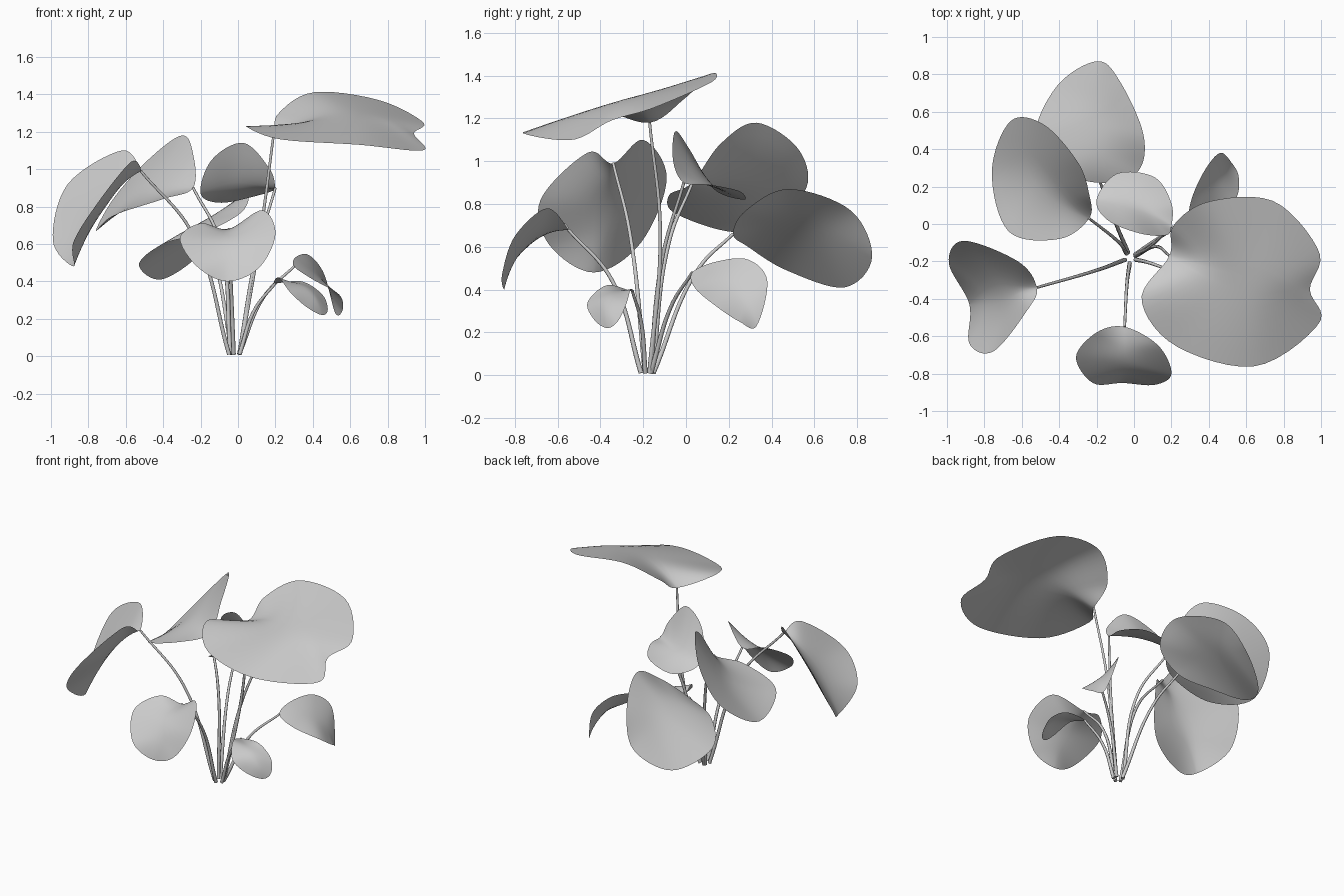
import bpy
import bmesh
import math
from mathutils import Vector

if "Cube" in bpy.data.objects:
    bpy.data.objects.remove(bpy.data.objects["Cube"])


def make_material(name, colour):
    mat = bpy.data.materials.new(name)
    mat.use_nodes = True
    mat.diffuse_color = colour
    mat.node_tree.nodes["Principled BSDF"].inputs["Base Color"].default_value = colour
    return mat


grey = make_material("pale_grey", (0.6, 0.6, 0.6, 1))
ROWS, COLS = 32, 12          # leaf resolution along and across


def point(p):
    """Centimetres to scene units."""
    return Vector(p) / 100


def loop_point(pts, u):
    """Smooth closed curve through pts, one unit of u per point."""
    i = math.floor(u)
    f = u - i
    a, b, c, d = (pts[(i + k) % len(pts)] for k in (-1, 0, 1, 2))
    return b + f * (c - a + f * (2 * a - 5 * b + 4 * c - d + f * (3 * (b - c) + d - a))) / 2


def build_leaf(name, base, centre, tip, side_a, side_b):
    """Blade stretched between a curved midrib and the rim on either side."""
    base, centre, tip = point(base), point(centre), point(tip)
    rim = [base] + [point(p) for p in side_a] + [tip] + [point(p) for p in reversed(side_b)]
    half = len(rim) / 2
    bm = bmesh.new()
    grid = []
    for r in range(ROWS + 1):
        t = r / ROWS
        rib = base * (1 - t) * (1 - 2 * t) + centre * 4 * t * (1 - t) + tip * t * (2 * t - 1)
        edge_a = loop_point(rim, half * t)
        edge_b = loop_point(rim, len(rim) - half * t)
        cup = (edge_a + edge_b) / 2 - rib
        row = []
        for c in range(COLS + 1):
            v = 2 * c / COLS - 1
            row.append(bm.verts.new(rib + (edge_b - edge_a) / 2 * v + cup * abs(v) ** 1.6))
        grid.append(row)
    for low, high in zip(grid, grid[1:]):
        for c in range(COLS):
            bm.faces.new((low[c], low[c + 1], high[c + 1], high[c]))
    bmesh.ops.remove_doubles(bm, verts=bm.verts, dist=0.0005)
    bmesh.ops.recalc_face_normals(bm, faces=bm.faces)
    if sum(f.normal.z * f.calc_area() for f in bm.faces) < 0:
        bmesh.ops.reverse_faces(bm, faces=bm.faces)
    for f in bm.faces:
        f.smooth = True
    mesh = bpy.data.meshes.new(name)
    bm.to_mesh(mesh)
    bm.free()
    mesh.materials.append(grey)
    bpy.context.collection.objects.link(bpy.data.objects.new(name, mesh))


def build_stem(name, bend, top):
    """Thin tapering tube from the shared root ring, through a bend, to the leaf."""
    angle = math.atan2(bend[1] + 17, bend[0] + 2)
    root = Vector((-0.02 + 0.03 * math.cos(angle), -0.18 + 0.03 * math.sin(angle), 0.01))
    curve = bpy.data.curves.new(name, "CURVE")
    curve.dimensions = "3D"
    curve.bevel_depth = 0.009
    curve.bevel_resolution = 2
    curve.use_fill_caps = True
    spline = curve.splines.new("BEZIER")
    spline.bezier_points.add(2)
    for knot, co, size in zip(spline.bezier_points, (root, point(bend), point(top)), (1.3, 1, 0.8)):
        knot.co = co
        knot.radius = size
        knot.handle_left_type = knot.handle_right_type = "AUTO"
    curve.materials.append(grey)
    bpy.context.collection.objects.link(bpy.data.objects.new(name, curve))


def build_frond(name, bend, base, centre, tip, side_a, side_b):
    build_stem(name + "_stem", bend, base)
    build_leaf(name + "_leaf", base, centre, tip, side_a, side_b)


# Large top leaf
build_frond("large_top", bend=(12, -12, 66),
            base=(19, -17, 118), centre=(58, -28, 129), tip=(94, -35, 119),
            side_a=[(21, -1, 129), (40, 12, 141), (75, 12, 137), (99, -15, 125)],
            side_b=[(4, -40, 123), (22, -65, 116), (65, -76, 113), (99, -53, 110)])

# Broad drooping leaf at the back
build_frond("back", bend=(-12, 6, 50),
            base=(-18, 22, 66), centre=(-20, 52, 71), tip=(-20, 87, 55),
            side_a=[(-40, 29, 60), (-53, 47, 49), (-41, 74, 41)],
            side_b=[(2, 28, 77), (5, 48, 87), (-8, 77, 77)])

# Folded leaf at the back, on the -x side
build_frond("folded_back", bend=(-10, -8, 62),
            base=(-24, 3, 90), centre=(-47, 22, 88), tip=(-66, 55, 85),
            side_a=[(-40, -8, 84), (-67, -4, 75), (-76, 28, 67)],
            side_b=[(-24, 16, 108), (-30, 33, 118), (-48, 53, 105)])

# Hanging leaf at the front, on the -x side
build_frond("hanging_side", bend=(-24, -26, 65),
            base=(-52, -34, 99), centre=(-71, -37, 81), tip=(-88, -43, 48),
            side_a=[(-62, -20, 110), (-91, -9, 92), (-99, -21, 62)],
            side_b=[(-57, -46, 104), (-75, -68, 82), (-88, -64, 61)])

# Heart-shaped leaf at the front
build_frond("front_heart", bend=(-4, -35, 45),
            base=(-5, -55, 68), centre=(-5, -74, 61), tip=(-6, -85, 40),
            side_a=[(-20, -58, 71), (-31, -71, 63), (-22, -85, 48)],
            side_b=[(13, -65, 78), (20, -80, 65), (11, -86, 47)])

# Upright leaf in the middle
build_frond("middle", bend=(10, -11, 55),
            base=(20, -1, 90), centre=(0, 10, 90), tip=(-20, 13, 87),
            side_a=[(17, -6, 100), (3, -5, 114), (-14, 2, 105)],
            side_b=[(20, 11, 89), (11, 25, 86), (-9, 27, 82)])

# Small low leaf at the back, on the +x side
build_frond("small_back", bend=(14, -7, 32),
            base=(30, 3, 48), centre=(45, 22, 41), tip=(52, 33, 23),
            side_a=[(31, 14, 53), (38, 29, 54), (46, 38, 44)],
            side_b=[(40, 4, 41), (54, 13, 33), (56, 25, 25)])

# Small low leaf at the front, on the +x side
build_frond("small_front", bend=(9, -21, 25),
            base=(20, -25, 39), centre=(36, -36, 37), tip=(45, -37, 22),
            side_a=[(22, -37, 42), (28, -46, 34), (37, -43, 26)],
            side_b=[(34, -26, 40), (45, -28, 33), (48, -32, 25)])
